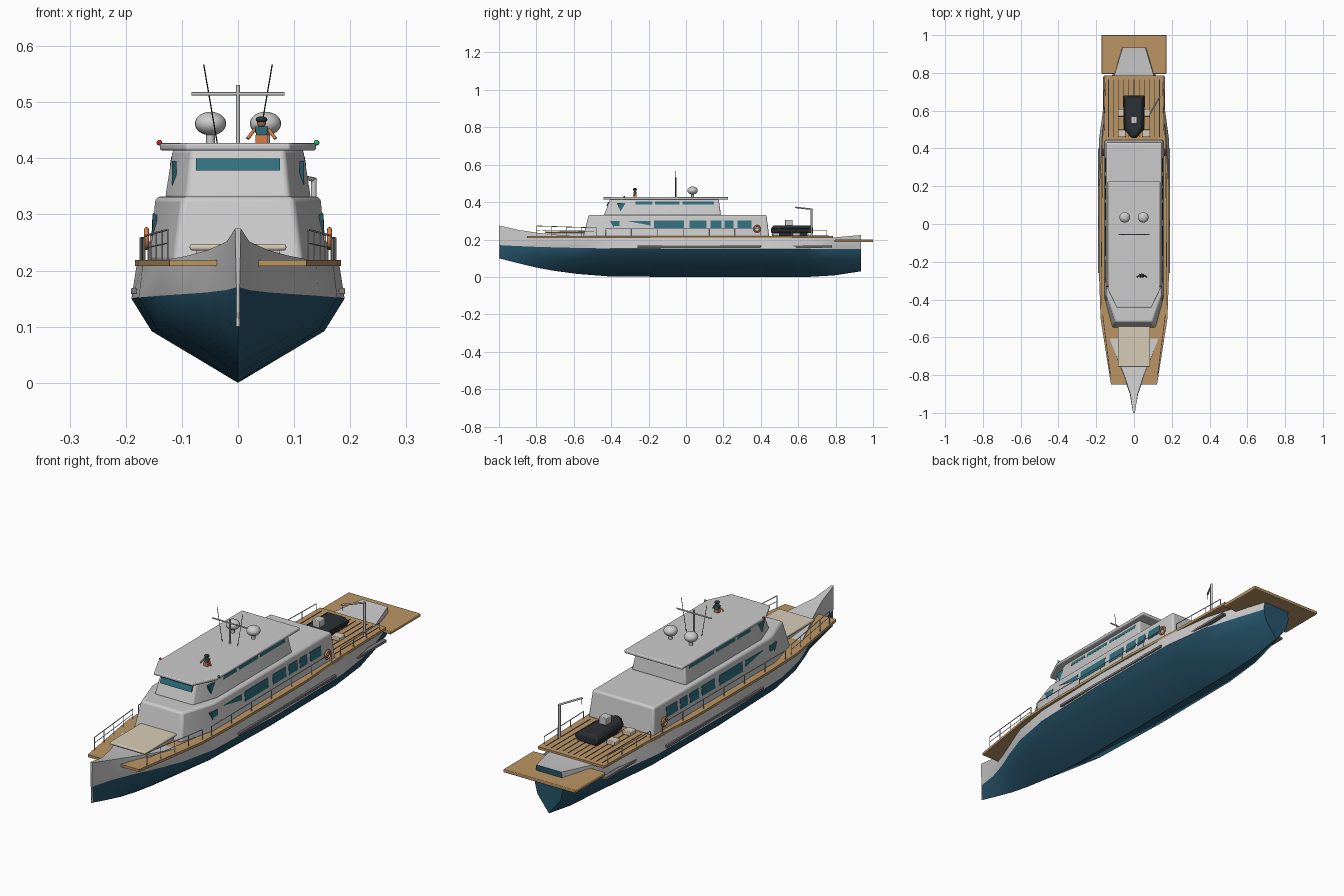
import bpy, bmesh, math
from mathutils import Vector

if "Cube" in bpy.data.objects:
    bpy.data.objects.remove(bpy.data.objects["Cube"])

def mat(name, r, g, b):
    m = bpy.data.materials.new(name)
    m.diffuse_color = (r, g, b, 1)
    return m

NAVY, TEAK = mat("navy", .02, .09, .15), mat("teak", .50, .30, .13)
GLASS, DARK = mat("glass", .03, .16, .21), mat("dark", .025, .03, .035)
CREAM, ORANGE = mat("cream", .68, .6, .47), mat("orange", .75, .2, .06)
RED, GREEN = mat("red", .6, .02, .02), mat("green", .02, .5, .12)
SKIN = mat("skin", .35, .17, .09)

def make(name, verts, faces, m=None, bevel=0, seg=3, smooth=False):
    me = bpy.data.meshes.new(name)
    me.from_pydata(verts, [], faces)
    bm = bmesh.new(); bm.from_mesh(me)
    bmesh.ops.recalc_face_normals(bm, faces=bm.faces)
    bm.to_mesh(me); bm.free()
    ob = bpy.data.objects.new(name, me)
    bpy.context.collection.objects.link(ob)
    if m: me.materials.append(m)
    if bevel:
        b = ob.modifiers.new("bevel", 'BEVEL')
        b.width, b.segments = bevel, seg
    if bevel or smooth:
        bpy.context.view_layer.objects.active = ob
        bpy.ops.object.select_all(action='DESELECT'); ob.select_set(True)
        bpy.ops.object.shade_smooth_by_angle(angle=math.radians(30))
    return ob

def loft(name, a, b, m=None, bevel=0):
    """Closed solid between two loops of 3D points."""
    n = len(a)
    f = [list(range(n)), list(range(n, 2 * n))]
    f += [[i, (i + 1) % n, n + (i + 1) % n, n + i] for i in range(n)]
    return make(name, list(a) + list(b), f, m, bevel)

def plan(half, z):
    """Mirror a half outline (x, y) into a full loop at height z."""
    return [(x, y, z) for x, y in half] + [(-x, y, z) for x, y in reversed(half)]

def box(name, x0, x1, y0, y1, z0, z1, m=None, bevel=0):
    q = [(x0, y0), (x1, y0), (x1, y1), (x0, y1)]
    return loft(name, [(*p, z0) for p in q], [(*p, z1) for p in q], m, bevel)

def tube(name, pts, r, m=None):
    cu = bpy.data.curves.new(name, 'CURVE')
    cu.dimensions, cu.bevel_depth, cu.bevel_resolution, cu.use_fill_caps = '3D', r, 2, True
    sp = cu.splines.new('POLY'); sp.points.add(len(pts) - 1)
    for p, c in zip(sp.points, pts): p.co = (*c, 1)
    ob = bpy.data.objects.new(name, cu)
    bpy.context.collection.objects.link(ob)
    if m: cu.materials.append(m)
    return ob

def ball(name, loc, sx, sz, m=None):
    bpy.ops.mesh.primitive_uv_sphere_add(segments=20, ring_count=12, location=loc)
    ob = bpy.context.object
    ob.name, ob.scale = name, (sx, sx, sz)
    if m: ob.data.materials.append(m)
    bpy.ops.object.shade_smooth()

# Hull stations: y, keel z, chine z, waterline x, waterline z, sheer x, sheer z
ST = [(-1, .10, .128, .003, .17, .005, .275), (-.9, .074, .118, .022, .165, .02, .252),
      (-.8, .05, .11, .056, .161, .052, .237), (-.7, .032, .104, .098, .158, .092, .226),
      (-.58, .016, .098, .142, .155, .14, .217), (-.4, .002, .094, .177, .152, .17, .209),
      (0, 0, .092, .19, .15, .181, .208), (.45, 0, .092, .185, .15, .17, .208),
      (.65, 0, .092, .158, .15, .145, .208), (.79, .008, .094, .115, .15, .103, .211),
      (.935, .03, .1, .068, .15, .06, .224)]
def ring(t):
    y, kz, cz, wx, wz, sx, sz = t
    half = [(.81 * wx, cz), (wx, wz), (sx, sz)]
    return [(0, y, kz)] + [(x, y, z) for x, z in half] + [(-x, y, z) for x, z in reversed(half)]
V, F = [], []
for t in ST: V += ring(t)
for i in range(len(ST) - 1):
    for j in range(7):
        a, b = i * 7 + j, i * 7 + (j + 1) % 7
        F.append([a, b, b + 7, a + 7])
nside = len(F)
F += [list(range(7)), list(range(len(V) - 7, len(V)))]
hull = make("hull", V, F, smooth=True)
hull.data.materials.append(bpy.data.materials.new("hull_grey"))
hull.data.materials[0].diffuse_color = (.6, .6, .6, 1)
hull.data.materials.append(NAVY)
for k, p in enumerate(hull.data.polygons):
    p.material_index = 1 if (k < nside and k % 7 in (0, 1, 5, 6)) or k == nside + 1 else 0
tube("stem_post", [(0, -.996, .1), (0, -.996, .272)], .004)

# Decks, stern platform and planks
DECK = [(.122, -.85), (.177, -.5), (.184, -.3), (.184, .2), (.167, .45), (.158, .785)]
loft("main_deck", plan(DECK, .208), plan(DECK, .219), TEAK)
box("swim_platform", -.172, .172, .795, 1, .186, .2, TEAK, .003)
for i in range(11):
    x = -.135 + i * .027
    box("plank_seam", x - .0015, x + .0015, .46, .765, .218, .2203, DARK)
box("sun_pad", -.086, .086, -.755, -.54, .236, .247, CREAM, .004)
box("sun_pad_base", -.075, .075, -.74, -.53, .21, .237)

# Superstructure
loft("main_cabin", plan([(.115, -.55), (.157, -.39), (.157, .445)], .215),
     plan([(.098, -.52), (.147, -.375), (.147, .43)], .332), bevel=.009)
loft("upper_cabin", plan([(.092, -.44), (.13, -.33), (.13, .187)], .328),
     plan([(.082, -.405), (.116, -.315), (.116, .175)], .417), bevel=.007)
ROOF = [(.092, -.442), (.139, -.345), (.139, .225)]
loft("roof", plan(ROOF, .414), plan(ROOF, .427), bevel=.004)

# Windows
loft("front_window", [(-.075, -.426, .378), (.075, -.426, .378), (.075, -.38, .378), (-.075, -.38, .378)],
     [(-.075, -.417, .4), (.075, -.417, .4), (.075, -.38, .4), (-.075, -.38, .4)], GLASS)

def pane(name, s, x, x2, y0, y1, z0, z1, rake=0):
    """Side window leaning with the wall: x at the bottom, x2 at the top."""
    lo = [(s * (x - .008), y0 + rake, z0), (s * x, y0 + rake, z0), (s * x, y1, z0), (s * (x - .008), y1, z0)]
    hi = [(s * (x2 - .008), y0, z1), (s * x2, y0, z1), (s * x2, y1, z1), (s * (x2 - .008), y1, z1)]
    loft(name, lo, hi, GLASS)

for s in (1, -1):
    pane("upper_corner_window", s, .118, .118, -.37, -.3, .35, .395, .02)
    for y0, y1 in ((-.27, -.18), (-.165, -.035), (-.02, .15)):
        pane("upper_side_window", s, .1215, .119, y0, y1, .387, .402)
    pane("main_corner_window", s, .152, .152, -.405, -.355, .262, .3, .018)
    loft("wedge_window", [(s * x, y, z) for x, y, z in ((.1525, -.31, .298), (.1535, -.19, .275), (.151, -.19, .3))],
         [(s * x, y, z) for x, y, z in ((.14, -.31, .298), (.14, -.19, .275), (.14, -.19, .3))], GLASS)
    for y0, y1 in ((-.17, -.01), (.02, .11), (.13, .19), (.205, .255), (.275, .35)):
        pane("main_side_window", s, .1545, .151, y0, y1, .262, .303)

    # Hull side strips
    box("long_hull_strip", s * .18, s * .191, -.26, .4, .158, .169, mat("strip", .2, .2, .21), .002)
    box("aft_hull_strip", s * .145, s * .165, .55, .78, .158, .169, mat("strip", .2, .2, .21), .002)

    # Guard rails and posts
    for nm, p, q, n, mid in (("bow_rail", (.125, -.8, .273), (.166, -.48, .262), 5, True),
                             ("side_rail", (.174, -.43, .258), (.168, .4, .258), 7, False),
                             ("aft_rail", (.16, .47, .25), (.152, .75, .25), 4, False)):
        P, Q = Vector((s * p[0], *p[1:])), Vector((s * q[0], *q[1:]))
        tube(nm, [P, Q], .0018)
        if mid: tube(nm + "_mid", [P - Vector((0, 0, .024)), Q - Vector((0, 0, .022))], .0012)
        for i in range(n):
            c = P.lerp(Q, i / (n - 1))
            tube(nm + "_post", [(c.x, c.y, .215), c], .0015)

    # Life rings
    bpy.ops.mesh.primitive_torus_add(location=(s * .163, .38, .257), rotation=(0, math.pi / 2, 0),
        major_radius=.016, minor_radius=.0045, major_segments=24, minor_segments=8)
    bpy.context.object.name = "life_ring"
    bpy.context.object.data.materials.append(ORANGE)
    bpy.ops.object.shade_smooth()

    # Radar domes, whip antennas, navigation lights
    ball("radar_dome", (s * .049, .035, .462), .028, .021)
    tube("dome_stand", [(s * .049, .035, .425), (s * .049, .035, .45)], .008)
    tube("whip_antenna", [(s * .037, -.055, .427), (s * .061, -.055, .567)], .0011, DARK)
    ball("navigation_light", (s * .14, -.33, .428), .005, .005, GREEN if s > 0 else RED)

    # Tender cradle blocks and cockpit cushions
    for y in (.48, .59):
        box("cockpit_cushion", s * .045, s * .085, y - .02, y + .02, .218, .236, CREAM, .003)

# Mast
tube("mast", [(0, -.055, .425), (0, -.055, .531)], .0035)
tube("mast_crossbar", [(-.083, -.055, .515), (.083, -.055, .515)], .003)

# Tender with console
T = [(.012, .455), (.055, .5), (.06, .68)]
loft("tender", plan([(x * .75, y) for x, y in T], .235), plan(T, .262), DARK, .004)
loft("tender_top", plan([(x * .9, y) for x, y in T], .26), plan([(x * .65, y * .9 + .06) for x, y in T], .275), DARK, .003)
box("tender_console", -.017, .017, .53, .57, .27, .305, bevel=.003)
box("tender_cradle", -.03, .03, .5, .65, .218, .24, DARK)

# Crane
tube("crane_post", [(.135, .67, .218), (.135, .67, .364)], .005)
tube("crane_arm", [(.137, .675, .362), (.085, .585, .372)], .004)
tube("crane_cable", [(.087, .588, .37), (.087, .588, .345)], .0012, DARK)

# Figure on the roof
box("figure_legs", .031, .053, -.282, -.265, .426, .442, ORANGE, .002)
loft("figure_torso", plan([(.009, -.28), (.009, -.265)], .436), plan([(.012, -.282), (.012, -.264)], .457), GLASS, .002).location.x = .042
ball("figure_head", (.042, -.273, .463), .008, .008, SKIN)
ball("figure_cap", (.042, -.273, .469), .0105, .006, DARK)
for s in (1, -1):
    tube("figure_arm", [(.042 + s * .012, -.273, .452), (.042 + s * .025, -.28, .435)], .0032, ORANGE)

for m in bpy.data.materials:
    if m.users and not m.is_grease_pencil:
        m.use_nodes = True
        m.node_tree.nodes["Principled BSDF"].inputs["Base Color"].default_value = m.diffuse_color
